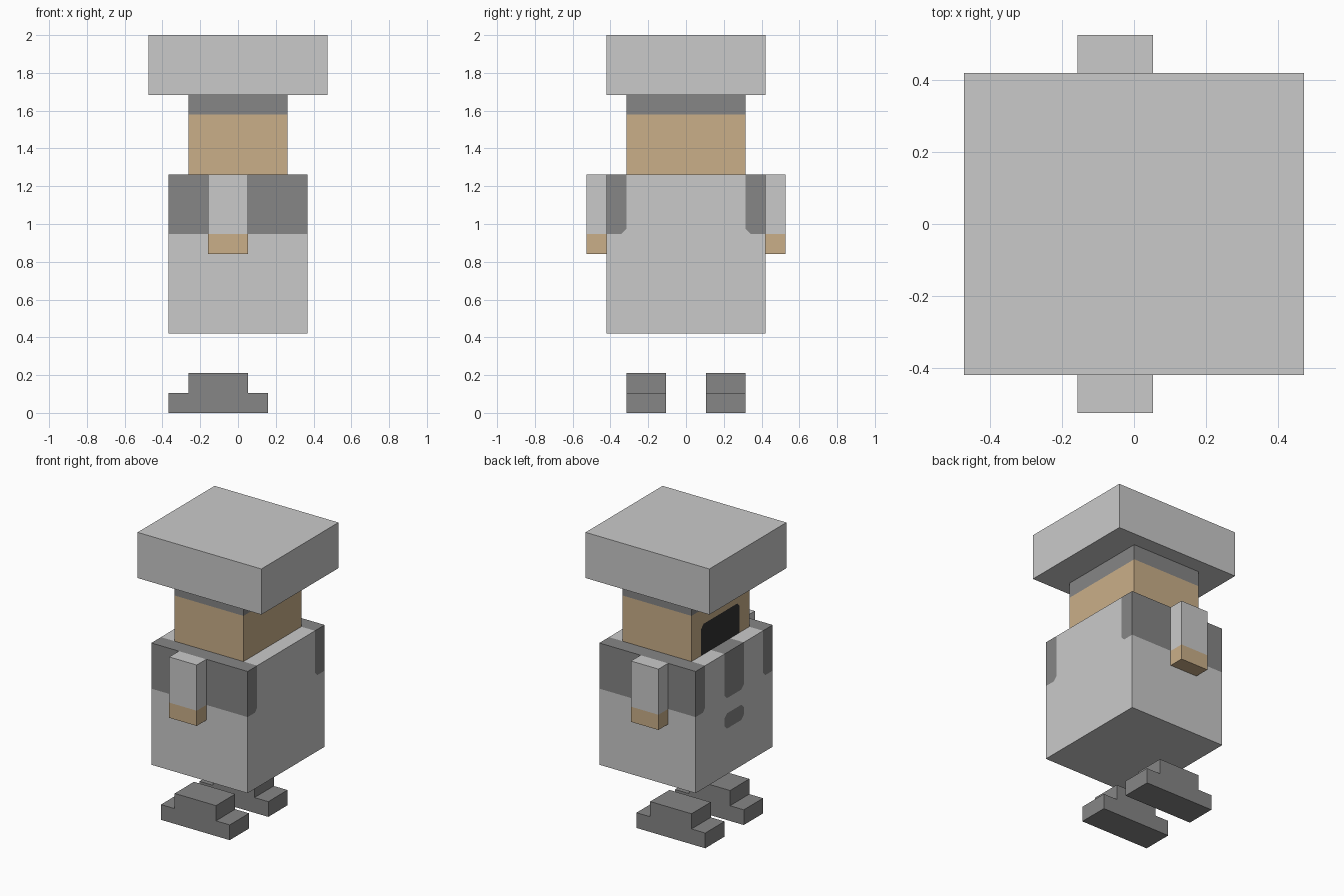
import bpy
import bmesh
from mathutils import Vector

if "Cube" in bpy.data.objects:
    bpy.data.objects.remove(bpy.data.objects["Cube"])

U = 2 / 19  # block size: the figure is 19 blocks tall


def material(name, code):
    def linear(v):
        v /= 255
        return v / 12.92 if v <= 0.04045 else ((v + 0.055) / 1.055) ** 2.4
    m = bpy.data.materials.new(name)
    m.diffuse_color = [linear(int(code[i:i + 2], 16)) for i in (0, 2, 4)] + [1]
    m.use_nodes = True
    m.node_tree.nodes["Principled BSDF"].inputs["Base Color"].default_value = m.diffuse_color
    return m


LIGHT = material("light grey", "cacaca")
DARK = material("dark grey", "868686")
TAN = material("tan", "caaf89")
BLACK = material("charcoal", "333333")


def finish(name, bm, mats):
    bmesh.ops.recalc_face_normals(bm, faces=bm.faces)
    bmesh.ops.scale(bm, vec=(U, U, U), verts=bm.verts)
    mesh = bpy.data.meshes.new(name)
    bm.to_mesh(mesh)
    bm.free()
    for m in mats:
        mesh.materials.append(m)
    ob = bpy.data.objects.new(name, mesh)
    bpy.context.collection.objects.link(ob)
    return ob


def box(name, lo, hi, mats, cuts=(), rule=None, soften=None):
    """Box in block units, sliced at cuts, coloured by rule; soften picks
    the pattern corners that are clipped."""
    bm = bmesh.new()
    bmesh.ops.create_cube(bm, size=1)
    lo, hi = Vector(lo), Vector(hi)
    for v in bm.verts:
        v.co = (lo + hi) / 2 + v.co * (hi - lo)
    for axis, values in enumerate(cuts):
        normal = Vector([float(i == axis) for i in range(3)])
        for value in values:
            bmesh.ops.bisect_plane(bm, geom=bm.verts[:] + bm.edges[:] + bm.faces[:],
                                   plane_co=normal * value, plane_no=normal)
    if soften:
        bmesh.ops.bevel(bm, geom=[v for v in bm.verts if soften(v.co)],
                        offset=0.25, segments=1, affect='VERTICES')
    if rule:
        for f in bm.faces:
            f.material_index = rule(f.calc_center_bounds())
    return finish(name, bm, mats)


E = 0.03


# Jacket: dark shoulders on both sides, dark tie and buckle on the -x face
def jacket_colour(c):
    shoulder = abs(c.y) > 3 + E and c.z > 9 + E
    tie = c.x < -2.5 - E and abs(c.y) < 1 - E and c.z > 9 + E
    buckle = c.x < -3.4 and abs(c.y) < 1 - E and 7 + E < c.z < 8 - E
    return int(shoulder or tie or buckle)


def jacket_corner(p):
    y, z = round(abs(p.y), 2), round(p.z, 2)
    if abs(p.x) < 3.4:
        return False
    return (y, z) == (3, 9) or (p.x < 0 and (y, z) in [(1, 7), (1, 8), (1, 9)])


box("jacket", (-3.5, -4, 4), (3.5, 4, 12), [LIGHT, DARK],
    cuts=([-2.5], [-3, -1, 1, 3], [7, 8, 9]),
    rule=jacket_colour, soften=jacket_corner)


# Head: hair band on top, dark patch on the -x face
def head_colour(c):
    if c.z > 15 + E:
        return 1
    return 2 if c.x < -2.4 and abs(c.y) < 2 - E and c.z < 14 - E else 0


box("head", (-2.5, -3, 12), (2.5, 3, 16), [TAN, DARK, BLACK],
    cuts=([], [-2, 2], [14, 15]), rule=head_colour,
    soften=lambda p: p.x < -2.4 and round(abs(p.y), 2) == 2 and round(p.z, 2) == 14)

# Hat
box("hat", (-4.5, -4, 16), (4.5, 4, 19), [LIGHT])

# Arms and shoes, one each side
FOOT = [(-3.5, 0), (1.5, 0), (1.5, 1), (0.5, 1), (0.5, 2), (-2.5, 2), (-2.5, 1), (-3.5, 1)]
for side, s in (("front", -1), ("back", 1)):
    y0, y1 = sorted((4 * s, 5 * s))
    box(side + "_arm", (-1.5, y0, 8), (0.5, y1, 12), [LIGHT, TAN],
        cuts=([], [], [9]), rule=lambda c: int(c.z < 9))

    bm = bmesh.new()
    profile = bm.faces.new([bm.verts.new((x, s, z)) for x, z in FOOT])
    ext = bmesh.ops.extrude_face_region(bm, geom=[profile], use_keep_orig=True)
    bmesh.ops.translate(bm, vec=(0, 2 * s, 0),
                        verts=[g for g in ext["geom"] if isinstance(g, bmesh.types.BMVert)])
    finish(side + "_shoe", bm, [DARK])
